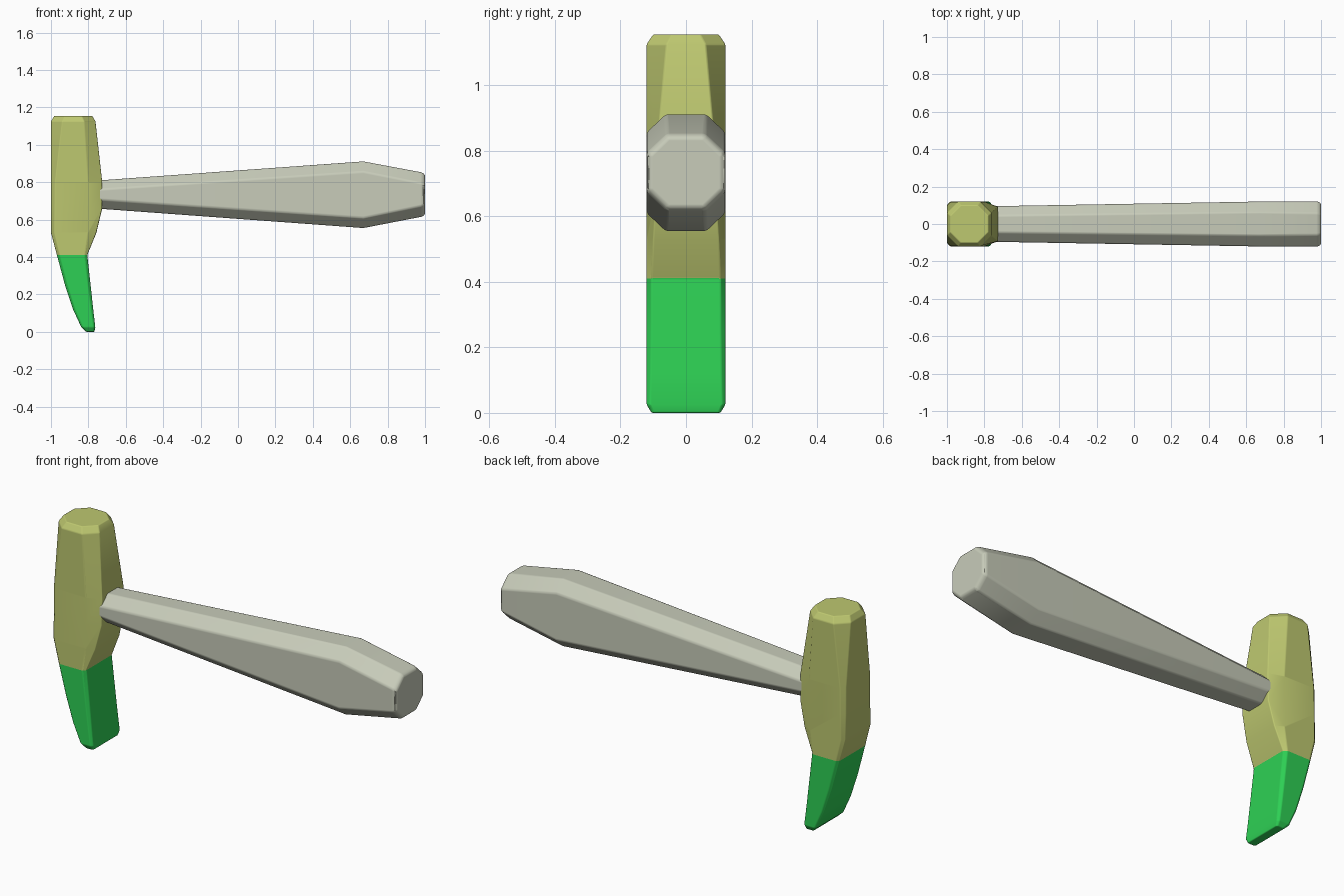
import bpy
import bmesh
import math
from mathutils import Vector

cube = bpy.data.objects.get("Cube")
if cube:
    bpy.data.objects.remove(cube, do_unlink=True)


def material(name, rgb):
    mat = bpy.data.materials.new(name)
    mat.use_nodes = True
    mat.diffuse_color = (*rgb, 1)
    mat.node_tree.nodes["Principled BSDF"].inputs["Base Color"].default_value = (*rgb, 1)
    return mat


olive = material("olive", (0.514, 0.578, 0.162))
green = material("green", (0.027, 0.631, 0.089))
grey = material("warm grey", (0.578, 0.604, 0.491))


def octagon(a0, a1, half, cut0, cut1):
    """Chamfered rectangle; cut0 and cut1 are (a, b) corner cuts at the a0 and a1 sides."""
    side = [(a0, half - cut0[1]), (a0 + cut0[0], half),
            (a1 - cut1[0], half), (a1, half - cut1[1])]
    return side + [(a, -b) for a, b in reversed(side)]


def loft(name, rings, mats, bevel):
    """Skin a list of equal rings of points and cap both ends."""
    bm = bmesh.new()
    loops = [[bm.verts.new(p) for p in ring] for ring in rings]
    for lo, hi in zip(loops, loops[1:]):
        for i in range(len(lo)):
            j = (i + 1) % len(lo)
            bm.faces.new((lo[i], lo[j], hi[j], hi[i]))
    bm.faces.new(loops[0])
    bm.faces.new(loops[-1])
    bmesh.ops.recalc_face_normals(bm, faces=bm.faces)
    for f in bm.faces:
        f.smooth = True
        if len(mats) > 1 and f.calc_center_median().z < 0.41:
            f.material_index = 1
    mesh = bpy.data.meshes.new(name)
    bm.to_mesh(mesh)
    bm.free()
    for m in mats:
        mesh.materials.append(m)
    obj = bpy.data.objects.new(name, mesh)
    bpy.context.collection.objects.link(obj)
    mod = obj.modifiers.new("soft_edges", "BEVEL")
    mod.width = bevel
    mod.segments = 3
    mod.limit_method = "ANGLE"
    mod.angle_limit = math.radians(28)
    mod.harden_normals = True
    return obj


# Head: z, x range, half depth, corner cut at the back edge, corner cut at the handle edge
head = [
    (0.00, -0.812, -0.768, 0.105, (0.006, 0.006), (0.006, 0.006)),
    (0.025, -0.838, -0.763, 0.12, (0.010, 0.010), (0.010, 0.010)),
    (0.12, -0.882, -0.774, 0.12, (0.012, 0.012), (0.012, 0.012)),
    (0.25, -0.925, -0.788, 0.12, (0.014, 0.014), (0.014, 0.014)),
    (0.41, -0.968, -0.806, 0.12, (0.015, 0.015), (0.015, 0.015)),
    (0.53, -1.00, -0.757, 0.12, (0.018, 0.018), (0.045, 0.020)),
    (0.66, -1.00, -0.726, 0.12, (0.020, 0.020), (0.075, 0.028)),
    (0.80, -1.00, -0.726, 0.12, (0.022, 0.022), (0.075, 0.030)),
    (1.125, -1.00, -0.762, 0.12, (0.060, 0.060), (0.060, 0.060)),
    (1.155, -0.982, -0.780, 0.10, (0.056, 0.056), (0.056, 0.056)),
]
loft("hammer_head",
     [[Vector((a, b, z)) for a, b in octagon(x0, x1, h, c0, c1)]
      for z, x0, x1, h, c0, c1 in head],
     [olive, green], 0.010)

# Handle: x, z range, half depth, corner cut
handle = [
    (-0.82, 0.664, 0.804, 0.094, (0.048, 0.050)),
    (0.67, 0.555, 0.911, 0.12, (0.055, 0.058)),
    (0.985, 0.616, 0.852, 0.12, (0.058, 0.062)),
    (1.00, 0.628, 0.840, 0.11, (0.054, 0.056)),
]
loft("handle",
     [[Vector((x, b, a)) for a, b in octagon(z0, z1, h, c, c)]
      for x, z0, z1, h, c in handle],
     [grey], 0.010)
